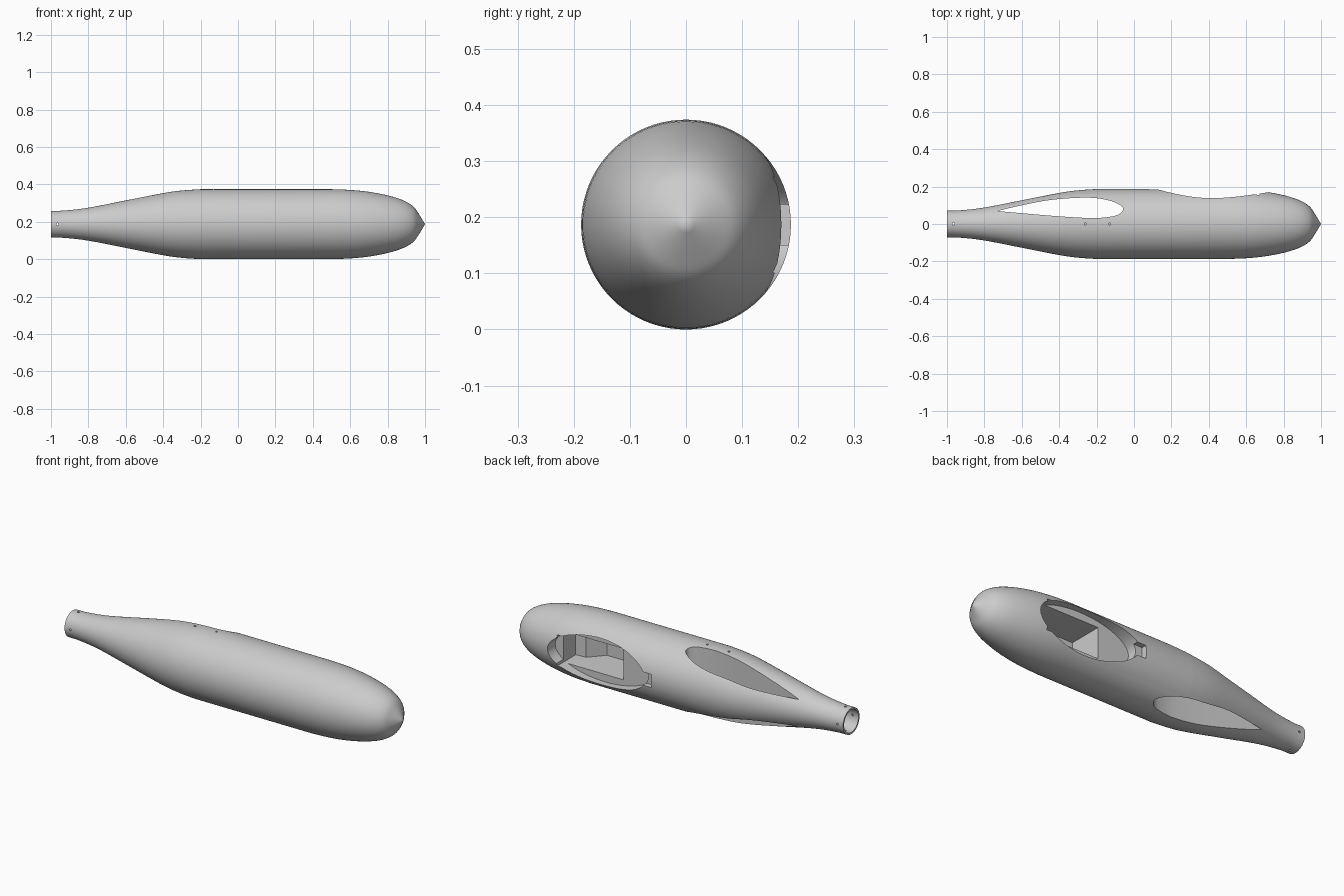
import bpy, bmesh, math
from mathutils import Vector, Matrix

old = bpy.data.objects.get("Cube")
if old:
    bpy.data.objects.remove(old, do_unlink=True)

CZ = 0.189  # height of the long axis

grey = bpy.data.materials.new("plain grey")
grey.use_nodes = True
grey.diffuse_color = (0.6, 0.6, 0.6, 1)
grey.node_tree.nodes["Principled BSDF"].inputs["Base Color"].default_value = (0.6, 0.6, 0.6, 1)


def spline(pts, steps):
    """Smooth open curve through 2D points."""
    p = [Vector(q) for q in pts]
    p = [2 * p[0] - p[1]] + p + [2 * p[-1] - p[-2]]
    out = []
    for a, b, c, d in zip(p, p[1:], p[2:], p[3:]):
        for i in range(steps):
            t = i / steps
            out.append(0.5 * (2 * b + (c - a) * t + (2 * a - 5 * b + 4 * c - d) * t * t
                              + (3 * b - a - 3 * c + d) * t ** 3))
    return out + [p[-2]]


def to_object(bm, name):
    bmesh.ops.recalc_face_normals(bm, faces=bm.faces)
    mesh = bpy.data.meshes.new(name)
    bm.to_mesh(mesh)
    bm.free()
    mesh.materials.append(grey)
    ob = bpy.data.objects.new(name, mesh)
    bpy.context.collection.objects.link(ob)
    return ob


def prism(name, pts, axis, low, high):
    """Extrude a closed outline along y (points are x, z) or z (points are x, y)."""
    bm = bmesh.new()
    place = (lambda q: (q[0], low, q[1])) if axis == "y" else (lambda q: (q[0], q[1], low))
    face = bm.faces.new([bm.verts.new(place(q)) for q in pts])
    new = bmesh.ops.extrude_face_region(bm, geom=[face])["geom"]
    shift = Vector((0, high - low, 0)) if axis == "y" else Vector((0, 0, high - low))
    bmesh.ops.translate(bm, vec=shift, verts=[v for v in new if isinstance(v, bmesh.types.BMVert)])
    return to_object(bm, name)


def circle(x, y, rx, ry, n):
    return [(x + rx * math.cos(math.tau * i / n), y + ry * math.sin(math.tau * i / n)) for i in range(n)]


def cut(target, cutter):
    mod = target.modifiers.new("cut", "BOOLEAN")
    mod.operation = "DIFFERENCE"
    mod.solver = "EXACT"
    mod.object = cutter
    bpy.context.view_layer.objects.active = target
    bpy.ops.object.modifier_apply(modifier=mod.name)
    bpy.data.objects.remove(cutter, do_unlink=True)


# Fuselage: lathed outline, with the tail bore in the same profile
taper = spline([(-1, .071), (-.93, .073), (-.8, .088), (-.6, .127), (-.4, .166), (-.3, .18),
                (-.2, .187)], 4)
nose = spline([(.5, .187), (.6, .183), (.7, .173), (.8, .154), (.88, .129), (.935, .097),
               (.965, .058), (1, 0)], 4)
bore = [Vector((-.78, 0)), Vector((-.78, .062)), Vector((-1, .062))]
bm = bmesh.new()
ring = [bm.verts.new((p.x, 0, p.y)) for p in bore + taper + nose]
edges = [bm.edges.new(pair) for pair in zip(ring, ring[1:])]
bmesh.ops.spin(bm, geom=ring + edges, cent=(0, 0, 0), axis=(1, 0, 0), angle=math.tau,
               steps=80, use_merge=False)
bmesh.ops.remove_doubles(bm, verts=bm.verts, dist=1e-5)
bmesh.ops.translate(bm, vec=(0, 0, CZ), verts=bm.verts)
fuselage = to_object(bm, "fuselage")

# Wing slot: aerofoil tunnel through both flanks
foil = spline([(-.73, .07), (-.6, .1), (-.45, .128), (-.3, .14), (-.2, .138), (-.12, .122),
               (-.07, .098), (-.058, .079), (-.075, .056), (-.12, .04), (-.22, .032),
               (-.4, .041), (-.73, .069)], 5)
cut(fuselage, prism("wing_slot", foil, "z", -.1, .5))

# Cockpit opening with a flat floor
cut(fuselage, prism("cockpit_opening", circle(.42, CZ, .3, .126, 64), "y", .102, .3))

# Stepped well with a sloping end, sunk into the floor
well = [(.67, .2), (.67, -.004), (.61, -.008), (.54, -.087), (.308, -.087), (.308, .2)]
cut(fuselage, prism("equipment_well", well, "z", CZ - .085, CZ + .085))

# Latch notch behind the cockpit
notch = [(.08, CZ - .036), (.2, CZ - .036), (.2, CZ + .036), (.08, CZ + .036)]
cut(fuselage, prism("latch_notch", notch, "y", .155, .3))

# Pin holes: two across the wing slot, and a cross drilling at the tail
for x in (-.26, -.13):
    cut(fuselage, prism("wing_pin_hole", circle(x, 0, .006, .006, 12), "z", .3, .5))
cut(fuselage, prism("tail_pin_hole", circle(-.965, 0, .006, .006, 12), "z", -.1, .5))
cut(fuselage, prism("tail_pin_hole", circle(-.965, CZ, .006, .006, 12), "y", -.3, .3))

# Centre across the long axis and shade
fuselage.data.transform(Matrix.Translation((0, 0, -min(v.co.z for v in fuselage.data.vertices))))
bpy.ops.object.select_all(action="DESELECT")
fuselage.select_set(True)
bpy.context.view_layer.objects.active = fuselage
bpy.ops.object.shade_smooth_by_angle(angle=math.radians(30))
